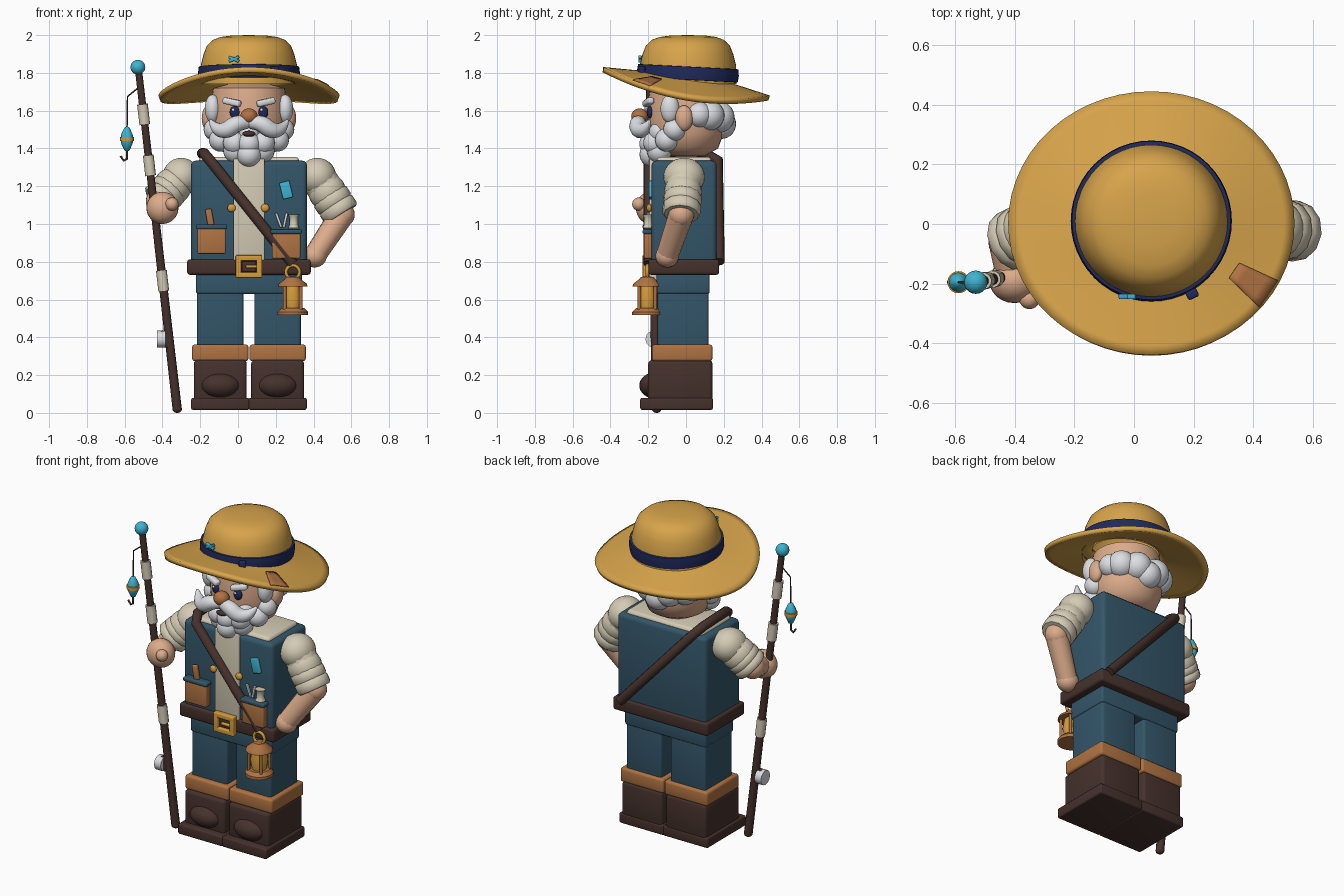
import bpy, bmesh
from math import pi, sin, cos, radians, sqrt, atan2
from mathutils import Matrix, Vector, Euler

if "Cube" in bpy.data.objects:
    bpy.data.objects.remove(bpy.data.objects["Cube"])

CX = 0.058  # centre line of the body


def material(name, r, g, b):
    m = bpy.data.materials.new(name)
    m.use_nodes = True
    m.diffuse_color = (r, g, b, 1)
    m.node_tree.nodes["Principled BSDF"].inputs["Base Color"].default_value = (r, g, b, 1)
    return m


STRAW = material("straw", .68, .37, .07)
BLUE = material("denim blue", .034, .093, .142)
CREAM = material("cream cloth", .66, .6, .46)
SKIN = material("skin", .72, .41, .26)
WHITE = material("white hair", .72, .73, .76)
COPPER = material("tan leather", .43, .17, .055)
BROWN = material("dark brown", .06, .031, .025)
NAVY = material("navy", .014, .023, .107)
GOLD = material("gold", .68, .34, .045)
CYAN = material("cyan", .048, .456, .631)


def finish(name, bm, mat, angle=40):
    bmesh.ops.recalc_face_normals(bm, faces=bm.faces)
    me = bpy.data.meshes.new(name)
    bm.to_mesh(me)
    bm.free()
    me.materials.append(mat)
    me.shade_smooth()
    me.set_sharp_from_angle(angle=radians(angle))
    ob = bpy.data.objects.new(name, me)
    bpy.context.collection.objects.link(ob)
    return ob


def place(c, size, rot):
    return Matrix.LocRotScale(Vector(c), Euler([radians(a) for a in rot]), Vector(size))


def box(name, c, size, mat, bevel=.012, rot=(0, 0, 0)):
    bm = bmesh.new()
    bmesh.ops.create_cube(bm, size=1, matrix=place((0, 0, 0), size, (0, 0, 0)))
    if bevel:
        bmesh.ops.bevel(bm, geom=bm.edges[:], offset=bevel, segments=3, profile=.5, affect='EDGES')
    bm.transform(place(c, (1, 1, 1), rot))
    return finish(name, bm, mat, 30)


def ball(name, c, size, mat, rot=(0, 0, 0)):
    size = (size,) * 3 if isinstance(size, float) else size
    bm = bmesh.new()
    bmesh.ops.create_uvsphere(bm, u_segments=24, v_segments=14, radius=1, matrix=place(c, size, rot))
    return finish(name, bm, mat, 180)


def lathe(name, c, profile, mat, rot=(0, 0, 0), steps=32):
    bm = bmesh.new()
    vs = [bm.verts.new((r, 0, z)) for r, z in profile]
    es = [bm.edges.new(p) for p in zip(vs, vs[1:])]
    bmesh.ops.spin(bm, geom=vs + es, cent=(0, 0, 0), axis=(0, 0, 1), angle=2 * pi, steps=steps)
    bmesh.ops.remove_doubles(bm, verts=bm.verts, dist=1e-5)
    bm.transform(place(c, (1, 1, 1), rot))
    return finish(name, bm, mat, 42)


def rod(name, pts, radius, mat, radii=None, smooth=False, cyclic=False):
    cu = bpy.data.curves.new(name, 'CURVE')
    cu.dimensions = '3D'
    cu.bevel_depth = radius
    cu.bevel_resolution = 4
    cu.use_fill_caps = True
    cu.resolution_u = 8
    sp = cu.splines.new('NURBS' if smooth else 'POLY')
    sp.points.add(len(pts) - 1)
    for i, p in enumerate(pts):
        sp.points[i].co = (*p, 1)
        sp.points[i].radius = radii[i] if radii else 1
    if smooth:
        sp.order_u = 3
        sp.use_endpoint_u = True
    sp.use_cyclic_u = cyclic
    sp.use_smooth = True
    cu.materials.append(mat)
    ob = bpy.data.objects.new(name, cu)
    bpy.context.collection.objects.link(ob)
    return ob


def ring(name, c, r, thick, mat):
    pts = [(c[0] + r * cos(a * pi / 10), c[1], c[2] + r * sin(a * pi / 10)) for a in range(20)]
    return rod(name, pts, thick, mat, cyclic=True)


# Legs and boots
box("hips", (CX, -.015, .69), (.56, .28, .12), BLUE)
for s, side in ((-1, "right"), (1, "left")):
    x = CX + s * .152
    box(side + "_trouser_leg", (x, -.015, .52), (.245, .27, .42), BLUE, .015)
    box(side + "_trouser_cuff", (x, -.02, .318), (.298, .32, .088), COPPER, .014)
    box(side + "_boot", (x, -.03, .17), (.28, .34, .22), BROWN, .02)
    box(side + "_sole", (x, -.05, .048), (.308, .385, .064), BROWN, .01)
    ball(side + "_toe_cap", (x, -.175, .145), (.105, .072, .066), BROWN)

# Torso, shirt and belt
box("vest", (CX, -.01, 1.05), (.615, .345, .57), BLUE, .025)
box("shirt_shoulders", (CX, -.01, 1.3), (.53, .29, .11), CREAM, .02)
box("shirt_front", (CX, -.1, 1.075), (.165, .19, .54), CREAM, .006)
box("belt", (CX, -.012, .772), (.655, .375, .082), BROWN, .015)
box("buckle_plate", (CX, -.205, .775), (.075, .02, .055), BROWN, .003)
for dx, dz, w, h in ((0, .045, .14, .03), (0, -.045, .14, .03), (-.055, 0, .03, .11),
                     (.055, 0, .03, .11), (.012, 0, .06, .016)):
    box("buckle_bar", (CX + dx, -.212, .775 + dz), (w, .035, h), GOLD, .005)
rod("shoulder_strap", [(.29, -.197, .79), (-.15, -.2, 1.34), (-.18, -.14, 1.375), (-.19, .1, 1.375),
                       (-.16, .17, 1.335), (.33, .177, .8)], .028, BROWN)

# Pockets and their contents
for side, x, z in (("right", -.14, .91), ("left", .255, .885)):
    box(side + "_pocket", (x, -.2, z), (.15, .045, .135), COPPER, .008)
    box(side + "_pocket_flap", (x, -.202, z + .075), (.165, .055, .025), BLUE, .008)
for x in (CX - .092, CX + .086):
    ball("button", (x, -.195, 1.085), (.022, .014, .022), GOLD)
box("knife_handle", (-.15, -.2, 1.035), (.035, .025, .09), COPPER, .008, (0, -10, 0))
box("pocket_cloth", (.255, -.188, 1.18), (.055, .018, .09), CYAN, .005, (0, -14, 0))
lathe("thread_spool", (.295, -.2, 1.015), [(0, -.035), (.03, -.035), (.022, -.02), (.022, .02),
                                         (.03, .035), (0, .035)], CREAM, steps=16)
for dx, a in ((-.035, -20), (0, 12)):
    box("small_tool", (.25 + dx, -.2, 1.02), (.014, .014, .08), WHITE, .004, (0, a, 0))


# Arms
def arm(side, shoulder, elbow, hand, palm):
    a, b, c = Vector(shoulder), Vector(elbow), Vector(hand)
    ball(side + "_shoulder", a, (.1, .11, .1), CREAM)
    ball(side + "_upper_sleeve", a.lerp(b, .4), .1, CREAM)
    rod(side + "_sleeve", [a, a.lerp(b, .9)], .095, CREAM)
    for k, t in enumerate((.62, .86)):
        rod(side + "_rolled_cuff", [a.lerp(b, t + d) for d in (-.14, -.09, .09, .14)], .102, CREAM,
            (.9, 1, 1, .9))
    ball(side + "_elbow", b, .068, SKIN)
    rod(side + "_forearm", [b, c], .062, SKIN, (1.08, .95))
    ball(side + "_hand", c, palm, SKIN)


arm("right", (-.3, 0, 1.25), (-.42, -.06, 1.12), (-.4, -.19, 1.085), (.085, .075, .085))
ball("right_thumb", (-.35, -.25, 1.105), .035, SKIN)
arm("left", (.42, -.01, 1.25), (.55, -.025, 1.05), (.405, -.1, .83), (.065, .062, .06))

# Head and face
lathe("head", (CX, 0, 0), [(0, 1.35), (.1, 1.36), (.17, 1.4), (.2, 1.48), (.205, 1.55), (.205, 1.63),
                           (.19, 1.72), (0, 1.77)], SKIN)
for s, side in ((-1, "right"), (1, "left")):
    ball(side + "_ear", (CX + s * .215, -.01, 1.56), (.035, .047, .068), SKIN)
    ball(side + "_eye", (CX + s * .075, -.19, 1.592), (.027, .018, .033), NAVY)
    ball(side + "_eye_glint", (CX + s * .075 - .008, -.206, 1.604), .008, WHITE)
    box(side + "_eyebrow", (CX + s * .09, -.2, 1.645), (.1, .04, .034), WHITE, .012, (0, -s * 12, s * 18))
    rod(side + "_moustache", [(CX + s * x, y, z) for x, y, z in
        ((.005, -.24, 1.535), (.06, -.26, 1.54), (.12, -.25, 1.49), (.18, -.215, 1.505), (.205, -.19, 1.55))],
        .045, WHITE, (.7, 1, 1, .7, .15), True)
    ball(side + "_sideburn", (CX + s * .192, -.085, 1.61), (.042, .05, .075), WHITE)
    for ang, r in ((22, .068), (42, .08), (70, .083)):
        t = radians(ang)
        ball(side + "_hair_curl", (CX + s * .185 * cos(t), .185 * sin(t), 1.56 + .02 * cos(t)), r, WHITE)
ball("back_hair_curl", (CX, .185, 1.53), .08, WHITE)
ball("nose", (CX, -.245, 1.57), (.046, .045, .042), COPPER)
ball("mouth", (CX, -.245, 1.478), (.035, .02, .016), BROWN)
for z, half, n, depth, r in ((1.48, .18, 5, .16, .06), (1.425, .15, 5, .185, .062), (1.368, .07, 3, .18, .066)):
    for i in range(n):
        u = 2 * i / (n - 1) - 1
        ball("beard_curl", (CX + half * u, -depth + .1 * u * u * half / .18, z + .02 * u * u), r, WHITE)


# Hat
def brim_height(x, y):
    t = sqrt((x / .475) ** 2 + (y / .44) ** 2)
    a = atan2(y / .44, x / .475)
    k = max(0, (t - .4) / .6)
    return (1 - k) * (1.772 - .02 * sin(a)) + k * (1.742 - .075 * sin(a) - .075 * cos(a) ** 2)


def brim_grid(name, points, rows, cols, wrap, mat, thick):
    bm = bmesh.new()
    vs = [bm.verts.new((CX + x, y, z)) for x, y, z in points]
    for i in range(rows - 1):
        for j in range(cols if wrap else cols - 1):
            k = (j + 1) % cols
            bm.faces.new([vs[i * cols + j], vs[(i + 1) * cols + j], vs[(i + 1) * cols + k], vs[i * cols + k]])
    ob = finish(name, bm, mat)
    mod = ob.modifiers.new("thickness", 'SOLIDIFY')
    mod.thickness = thick
    mod.offset = 0
    return ob


pts = []
for i in range(9):
    t = .42 + .58 * i / 8
    for j in range(56):
        x, y = .475 * t * cos(j * pi / 28), .44 * t * sin(j * pi / 28)
        pts.append((x, y, brim_height(x, y)))
brim_grid("hat_brim", pts, 9, 56, True, STRAW, .028)
lathe("hat_crown", (CX, .01, 0), [(.258, 1.74), (.255, 1.84), (.24, 1.9), (.222, 1.945), (.19, 1.975),
                                  (.15, 1.99), (.09, 1.998), (0, 2.0)], STRAW, steps=48)
lathe("hat_band", (CX, .01, 1.798), [(.25, -.036), (.266, -.034), (.27, 0), (.266, .034), (.25, .036)], NAVY,
      (-3, 0, 0), 48)
box("band_knot", (.195, -.235, 1.81), (.04, .03, .05), NAVY, .008, (0, 0, 25))
for a in (-25, 25):
    box("hat_lure", (-.022, -.243, 1.873), (.06, .018, .016), CYAN, .004, (0, a, 0))
pts = []
for i in range(5):
    for j in range(5):
        u, v = (i / 4 - .5) * .14, (j / 4 - .5) * (.06 + .012 * i)
        x, y = .335 + u * cos(.6) + v * sin(.6), -.195 - u * sin(.6) + v * cos(.6)
        pts.append((x, y, brim_height(x, y) + .017))
brim_grid("brim_patch", pts, 5, 5, False, COPPER, .008)

# Fishing rod
foot, tip = Vector((-.322, -.155, .02)), Vector((-.527, -.195, 1.82))
rod("fishing_pole", [foot, tip], .025, BROWN, (1, .75))
ball("pole_foot", foot, (.025, .025, .02), BROWN)
ball("pole_tip", (-.53, -.195, 1.83), .039, CYAN)
for z in (.7, 1.31, 1.58):
    t = (z - foot.z) / (tip.z - foot.z)
    rod("pole_wrap", [foot.lerp(tip, t - .03), foot.lerp(tip, t + .03)], .029, CREAM)
rod("reel", [(-.43, -.17, .39), (-.385, -.17, .39)], .045, WHITE)
box("reel_mount", (-.385, -.168, .39), (.05, .03, .09), BROWN, .006)
rod("fishing_line", [(-.517, -.195, 1.73), (-.585, -.195, 1.675), (-.588, -.195, 1.5)], .004, BROWN)
lathe("float", (-.588, -.195, 1.45), [(0, -.068), (.014, -.06), (.03, -.025), (.034, 0), (.03, .025),
                                    (.014, .06), (0, .068)], CYAN, steps=20)
lathe("float_stripe", (-.588, -.195, 1.45), [(.03, -.012), (.037, -.01), (.037, .01), (.03, .012)], GOLD, steps=20)
rod("fish_hook", [(-.588, -.195, 1.39), (-.588, -.195, 1.345), (-.605, -.195, 1.335), (-.622, -.195, 1.36)],
    .006, BROWN)

# Lantern
LX, LY = .29, -.205
ring("lantern_ring", (LX, LY, .745), .036, .009, GOLD)
lathe("lantern_base", (LX, LY, .535), [(0, -.018), (.08, -.018), (.08, 0), (.06, .02), (0, .02)], COPPER)
lathe("lantern_glass", (LX, LY, .61), [(0, -.06), (.04, -.06), (.05, 0), (.04, .06), (0, .06)], GOLD)
lathe("lantern_roof", (LX, LY, .67), [(0, 0), (.078, 0), (.074, .014), (.042, .038), (.034, .05), (0, .052)], COPPER)
for k in range(4):
    dx, dy = .06 * cos(pi / 4 + k * pi / 2), .06 * sin(pi / 4 + k * pi / 2)
    rod("lantern_post", [(LX + dx, LY + dy, .54), (LX + dx, LY + dy, .68)], .009, COPPER)
